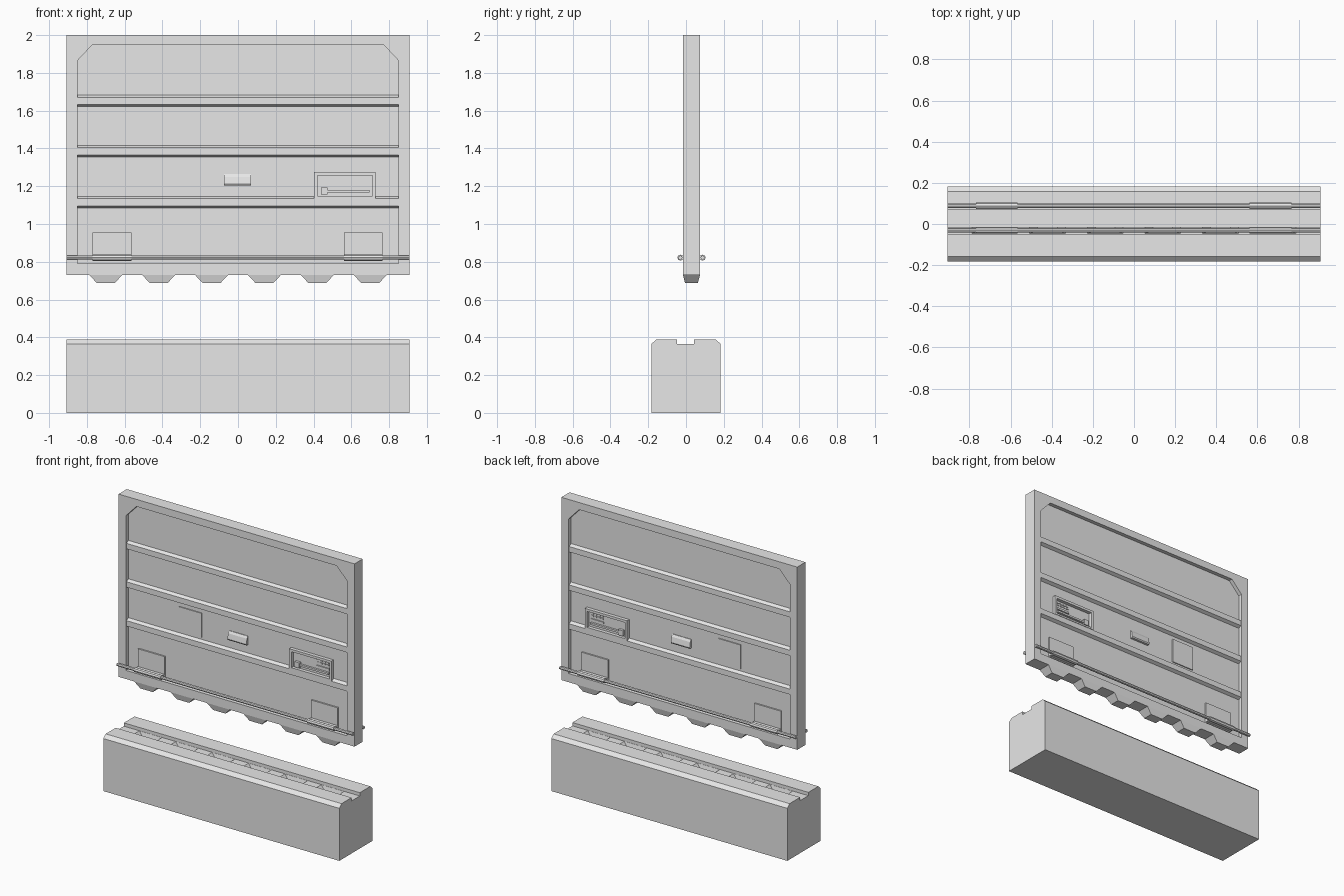
import bpy, bmesh
from mathutils import Vector

if "Cube" in bpy.data.objects:
    bpy.data.objects.remove(bpy.data.objects["Cube"], do_unlink=True)

grey = bpy.data.materials.new("plain_grey")
grey.use_nodes = True
grey.diffuse_color = (0.8, 0.8, 0.8, 1)
grey.node_tree.nodes["Principled BSDF"].inputs["Base Color"].default_value = (0.8, 0.8, 0.8, 1)

W = 0.907      # half width of wall and base
MID = 0.029    # y of the wall's middle plane
T = 0.045      # half thickness of the frame
P = 0.018      # half thickness of the recessed panel


def finish(name, bm):
    bmesh.ops.recalc_face_normals(bm, faces=bm.faces)
    mesh = bpy.data.meshes.new(name)
    bm.to_mesh(mesh)
    bm.free()
    mesh.materials.append(grey)
    obj = bpy.data.objects.new(name, mesh)
    bpy.context.collection.objects.link(obj)
    return obj


def loft(name, ring_a, ring_b):
    """Solid between two matching rings of points."""
    bm = bmesh.new()
    a = [bm.verts.new(p) for p in ring_a]
    b = [bm.verts.new(p) for p in ring_b]
    bm.faces.new(a)
    bm.faces.new(b)
    for i in range(len(a)):
        j = (i + 1) % len(a)
        bm.faces.new((a[i], a[j], b[j], b[i]))
    return finish(name, bm)


def along_x(name, profile, x0, x1):
    return loft(name, [(x0, y, z) for y, z in profile], [(x1, y, z) for y, z in profile])


def along_y(name, profile, y0, y1):
    return loft(name, [(x, y0, z) for x, z in profile], [(x, y1, z) for x, z in profile])


def box(name, x0, x1, y0, y1, z0, z1):
    return along_x(name, [(y0, z0), (y1, z0), (y1, z1), (y0, z1)], x0, x1)


def frustum(name, x, y, top, bottom, z1, z0):
    """Tapered block; top and bottom are half sizes in x and y."""
    signs = ((-1, -1), (1, -1), (1, 1), (-1, 1))
    return loft(name, [(x + i * top[0], y + j * top[1], z1) for i, j in signs],
                [(x + i * bottom[0], y + j * bottom[1], z0) for i, j in signs])


def rod(name, x0, x1, y, z, radius, sides):
    bm = bmesh.new()
    bmesh.ops.create_cone(bm, cap_ends=True, segments=sides, radius1=radius,
                          radius2=radius, depth=x1 - x0)
    for v in bm.verts:
        v.co = Vector(((x0 + x1) / 2 + v.co.z, y + v.co.x, z + v.co.y))
    return finish(name, bm)


def cut(target, cutter):
    mod = target.modifiers.new("cut", "BOOLEAN")
    mod.operation = "DIFFERENCE"
    mod.solver = "EXACT"
    mod.object = cutter
    bpy.context.view_layer.objects.active = target
    bpy.ops.object.modifier_apply(modifier=mod.name)
    bpy.data.objects.remove(cutter, do_unlink=True)


teeth_x = [-0.7 + 0.28 * i for i in range(6)]

# Base block with chamfered top edges and a groove along its length
base = along_x("base_block", [
    (-0.183, 0), (0.183, 0), (0.183, 0.365), (0.158, 0.388), (0.042, 0.388),
    (0.042, 0.365), (-0.048, 0.365), (-0.048, 0.388), (-0.158, 0.388), (-0.183, 0.365)], -W, W)

# Sockets in the groove that take the teeth
for x in teeth_x:
    cut(base, frustum("socket_cutter", x, -0.003, (0.089, 0.044), (0.048, 0.033), 0.367, 0.322))

# Wall slab, recessed on both sides inside the frame
slab = box("wall_frame", -W, W, MID - T, MID + T, 0.73, 2.0)
opening = [(-0.85, 0.79), (0.85, 0.79), (0.85, 1.865), (0.77, 1.95), (-0.77, 1.95), (-0.85, 1.865)]
for s in (-1, 1):
    cut(slab, along_y("recess_cutter", opening, MID + s * P, MID + s * (T + 0.05)))

# Teeth under the wall
for i, x in enumerate(teeth_x):
    frustum(f"tooth_{i + 1}", x, MID, (0.087, T), (0.048, 0.034), 0.73, 0.688)

# Fittings, the same on the front and the back
for s, side in ((-1, "front"), (1, "back")):

    def d(offset):
        return MID + s * offset

    def plate(name, x0, x1, z0, z1, out):
        return box(f"{side}_{name}", x0, x1, d(P - 0.004), d(out), z0, z1)

    # Horizontal ribs with sloped upper and lower edges
    for i, z in enumerate((1.085, 1.355, 1.622)):
        along_x(f"{side}_rib_{i + 1}", [
            (d(P - 0.004), z), (d(P), z), (d(0.04), z + 0.011), (d(0.04), z + 0.049),
            (d(P), z + 0.061), (d(P - 0.004), z + 0.061)], -0.85, 0.85)

    # Square cover and small sloped light
    plate("square_cover", -0.455, -0.285, 1.16, 1.33, P + 0.007)
    along_x(f"{side}_lamp", [
        (d(P - 0.004), 1.205), (d(P + 0.016), 1.205), (d(P + 0.02), 1.213),
        (d(P + 0.013), 1.25), (d(P + 0.004), 1.265), (d(P - 0.004), 1.265)], -0.075, 0.07)

    # Control box: frame bars, lever and small keys
    plate("control_frame_left", 0.403, 0.42, 1.135, 1.275, 0.042)
    plate("control_frame_right", 0.711, 0.728, 1.135, 1.275, 0.042)
    plate("control_frame_top", 0.42, 0.711, 1.258, 1.275, 0.042)
    plate("control_frame_bottom", 0.42, 0.711, 1.135, 1.147, 0.042)
    plate("lever_pivot", 0.44, 0.475, 1.155, 1.193, 0.036)
    plate("lever_bar", 0.475, 0.695, 1.167, 1.18, 0.032)
    plate("control_slot", 0.597, 0.695, 1.192, 1.206, 0.025)
    for row in range(2):
        for col in range(4):
            x = 0.6 + 0.025 * col
            z = 1.222 + 0.016 * row
            plate(f"key_{row + 1}_{col + 1}", x, x + 0.017, z, z + 0.009, 0.023)

    # Long hinge rod with two leaves and knuckles
    rod(f"{side}_hinge_rod", -W, W, d(0.059), 0.822, 0.011, 8)
    for hx, end in ((-0.667, "right"), (0.663, "left")):
        plate(f"{end}_hinge_leaf", hx - 0.102, hx + 0.102, 0.805, 0.955, P + 0.01)
        box(f"{side}_{end}_hinge_web", hx - 0.102, hx + 0.102, d(P), d(0.059), 0.812, 0.832)
        rod(f"{side}_{end}_hinge_knuckle", hx - 0.102, hx + 0.102, d(0.059), 0.822, 0.016, 8)
